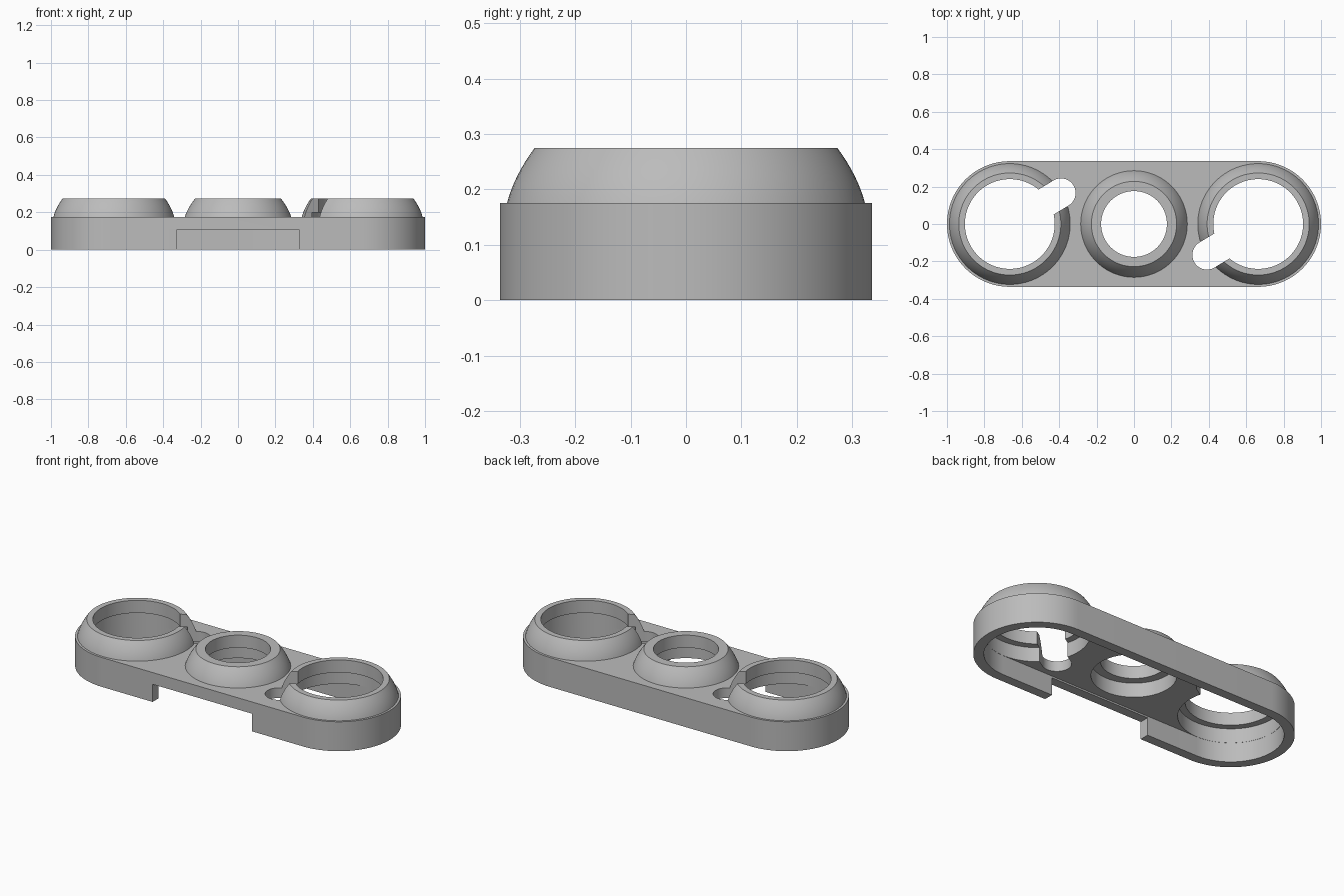
import bpy, bmesh, math
from mathutils import Matrix

cube = bpy.data.objects.get("Cube")
if cube:
    bpy.data.objects.remove(cube)

grey = bpy.data.materials.new("plain_grey")
grey.use_nodes = True
colour = (0.5, 0.5, 0.5, 1)
grey.diffuse_color = colour
grey.node_tree.nodes["Principled BSDF"].inputs["Base Color"].default_value = colour

SPAN, RADIUS, WALL = 0.664, 0.336, 0.056
DECK, CEILING, LEDGE, TOP = 0.175, 0.115, 0.2, 0.275
SEGS = 96


def finish(name, bm):
    bmesh.ops.recalc_face_normals(bm, faces=bm.faces)
    mesh = bpy.data.meshes.new(name)
    bm.to_mesh(mesh)
    bm.free()
    mesh.materials.append(grey)
    obj = bpy.data.objects.new(name, mesh)
    bpy.context.collection.objects.link(obj)
    return obj


def capsule(name, half, r, z0, z1, centre=(0, 0), angle=0):
    """Upright prism with a straight middle and two round ends."""
    bm = bmesh.new()
    n = SEGS // 2
    ring = []
    for side in (1, -1):
        for i in range(n + 1):
            a = -math.pi / 2 + math.pi * i / n
            ring.append(bm.verts.new((side * (half + r * math.cos(a)),
                                      side * r * math.sin(a), z0)))
    face = bm.faces.new(ring)
    top = bmesh.ops.extrude_face_region(bm, geom=[face])["geom"]
    verts = [v for v in top if isinstance(v, bmesh.types.BMVert)]
    bmesh.ops.translate(bm, verts=verts, vec=(0, 0, z1 - z0))
    bm.transform(Matrix.Translation((*centre, 0)) @ Matrix.Rotation(angle, 4, "Z"))
    return finish(name, bm)


def lathe(name, x, profile):
    """Closed solid of revolution from (radius, height) points."""
    bm = bmesh.new()
    rings = [[bm.verts.new((x + r * math.cos(math.tau * i / SEGS),
                            r * math.sin(math.tau * i / SEGS), z))
              for i in range(SEGS)] for r, z in profile]
    for low, high in zip(rings, rings[1:]):
        for i in range(SEGS):
            j = (i + 1) % SEGS
            bm.faces.new((low[i], low[j], high[j], high[i]))
    bm.faces.new(rings[0])
    bm.faces.new(rings[-1])
    return finish(name, bm)


def combine(body, other, operation):
    mod = body.modifiers.new(other.name, "BOOLEAN")
    mod.operation = operation
    mod.solver = "EXACT"
    mod.object = other
    graph = bpy.context.evaluated_depsgraph_get()
    mesh = bpy.data.meshes.new_from_object(body.evaluated_get(graph))
    body.modifiers.clear()
    body.data = mesh
    bpy.data.objects.remove(other)


# Long round-ended body
body = capsule("three_ring_housing", SPAN, RADIUS, 0, DECK)

# Curved collars: centre x, base radius, top radius, hole radius, lower bore radius
collars = [(-SPAN, 0.323, 0.273, 0.24, 0.279),
           (0, 0.285, 0.228, 0.176, 0.226),
           (SPAN, 0.323, 0.273, 0.24, 0.279)]
for x, base, rim, hole, bore in collars:
    profile = [(base, DECK - 0.03)]
    for i in range(9):
        t = i / 8
        bulge = 0.006 * 4 * t * (1 - t)
        profile.append((base + (rim - base) * t + bulge, DECK + (TOP - DECK) * t))
    combine(body, lathe("collar", x, profile), "UNION")

# Hollow underside
combine(body, capsule("cavity", SPAN, RADIUS - WALL, -0.1, CEILING), "DIFFERENCE")

# Stepped openings through the collars
for x, base, rim, hole, bore in collars:
    steps = [(bore, -0.05), (bore, LEDGE), (hole, LEDGE), (hole, TOP + 0.1)]
    combine(body, lathe("opening", x, steps), "DIFFERENCE")

# Diagonal keyhole slots, one per end opening
angle = math.radians(31.2)
for side in (-1, 1):
    centre = (side * (SPAN - 0.16 * math.cos(angle)), -side * 0.16 * math.sin(angle))
    combine(body, capsule("slot", 0.16, 0.078, -0.2, 0.5, centre, angle), "DIFFERENCE")

# Notch in the front wall
bm = bmesh.new()
bmesh.ops.create_cube(bm, size=1)
bm.transform(Matrix.Translation((0, -0.32, 0.0025)) @ Matrix.Diagonal((0.656, 0.12, 0.205, 1)))
combine(body, finish("notch", bm), "DIFFERENCE")

# Smooth curves, crisp edges
bpy.ops.object.select_all(action="DESELECT")
body.select_set(True)
bpy.context.view_layer.objects.active = body
bpy.ops.object.shade_smooth_by_angle(angle=math.radians(25))
